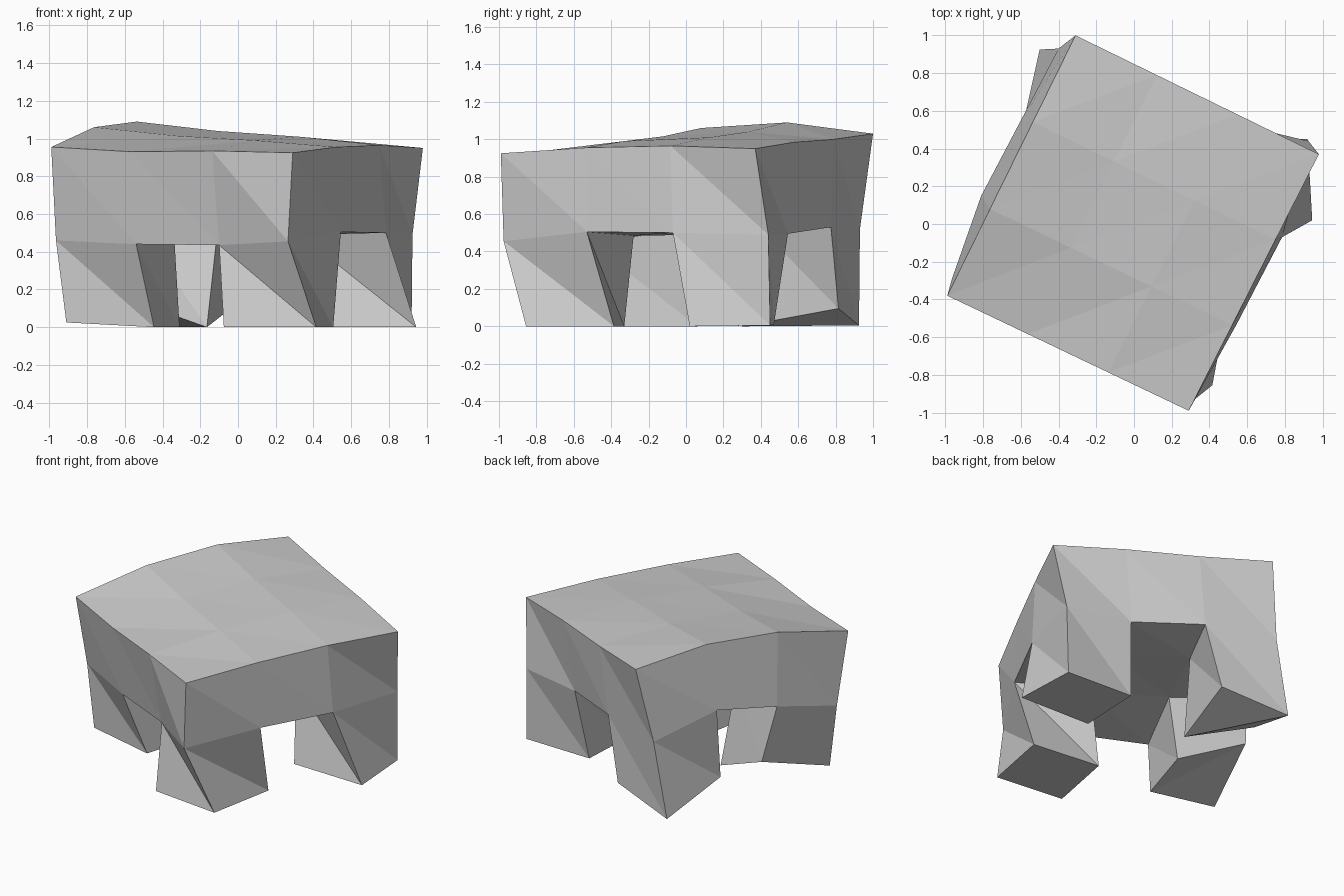
import bpy
import bmesh
from mathutils import Vector

old_cube = bpy.data.objects.get("Cube")
if old_cube:
    bpy.data.objects.remove(old_cube, do_unlink=True)

stone = bpy.data.materials.new("plain_grey")
stone.use_nodes = True
stone.diffuse_color = (0.6, 0.6, 0.6, 1)
stone.node_tree.nodes["Principled BSDF"].inputs["Base Color"].default_value = (0.6, 0.6, 0.6, 1)

bm = bmesh.new()


def make_row(points):
    return [bm.verts.new(point) for point in points]


def add_quad(upper_left, upper_right, lower_right, lower_left):
    """Split a warped quad along its falling diagonal."""
    bm.faces.new((upper_left, lower_right, upper_right))
    bm.faces.new((upper_left, lower_left, lower_right))


def add_walls(upper, lower):
    """Join two loops that run counter-clockwise seen from above."""
    count = len(upper)
    for k in range(count):
        n = (k + 1) % count
        add_quad(upper[k], upper[n], lower[n], lower[k])


def cell(grid, i, j):
    return [grid[j][i], grid[j][i + 1], grid[j + 1][i + 1], grid[j + 1][i]]


def rim(grid):
    """Outer loop of a four by four grid."""
    right = [grid[j][3] for j in (1, 2)]
    left = [grid[j][0] for j in (2, 1)]
    return grid[0] + right + grid[3][::-1] + left


# Seat: a turned square slab with a gently arched top
front_right, front_left = Vector((-0.99, -0.38)), Vector((0.29, -0.99))
back_right, back_left = Vector((-0.31, 1.0)), Vector((0.98, 0.37))
heights = [
    (0.955, 0.93, 0.935, 0.925),
    (1.06, 1.015, 0.99, 0.955),
    (1.09, 1.04, 1.01, 0.965),
    (1.03, 1.0, 0.985, 0.95),
]
seat_top = []
for j, row in enumerate(heights):
    start = front_right.lerp(back_right, j / 3)
    end = front_left.lerp(back_left, j / 3)
    seat_top.append(make_row([(*start.lerp(end, i / 3), z) for i, z in enumerate(row)]))

# Underside of the seat, where the legs begin
under_front = make_row([(-0.965, -0.29, 0.46), (-0.54, -0.505, 0.44), (-0.1, -0.7, 0.435), (0.265, -0.975, 0.455)])
under_near = make_row([(-0.81, 0.15, 0.58), (-0.34, -0.06, 0.515), (0.12, -0.28, 0.485), (0.545, -0.53, 0.505)])
under_far = make_row([(-0.61, 0.53, 0.645), (-0.11, 0.42, 0.5), (0.33, 0.17, 0.49), (0.785, -0.07, 0.5)])
under_back = make_row([(-0.4, 0.93, 0.52), (0.06, 0.775, 0.53), (0.48, 0.545, 0.495), (0.925, 0.44, 0.49)])
underside = [under_front, under_near, under_far, under_back]

# Feet, keyed by the grid cell each leg grows from
feet = {
    (0, 0): [(-0.91, -0.29, 0.025), (-0.445, -0.37, 0), (-0.31, 0.06, 0), (-0.74, 0.22, 0.2)],
    (2, 0): [(-0.075, -0.8, 0), (0.415, -0.855, 0), (0.505, -0.385, 0), (0.015, -0.33, 0)],
    (2, 2): [(0.41, 0.035, 0), (0.945, 0.02, 0), (0.92, 0.45, 0.005), (0.42, 0.47, 0.01)],
    (0, 2): [(-0.6, 0.475, 0.155), (-0.165, 0.3, 0), (-0.043, 0.815, 0.095), (-0.5, 0.925, 0.005)],
}

# Skin the seat, then drop a leg from each corner cell
add_walls(rim(seat_top), rim(underside))
for i in range(3):
    for j in range(3):
        add_quad(*cell(seat_top, i, j))
        if (i, j) in feet:
            foot = make_row(feet[i, j])
            add_walls(cell(underside, i, j), foot)
            add_quad(*(foot if i else foot[::-1]))
        else:
            add_quad(*cell(underside, i, j))

bmesh.ops.recalc_face_normals(bm, faces=bm.faces)
mesh = bpy.data.meshes.new("warped_stool")
bm.to_mesh(mesh)
bm.free()
mesh.materials.append(stone)
stool = bpy.data.objects.new("warped_stool", mesh)
bpy.context.collection.objects.link(stool)
